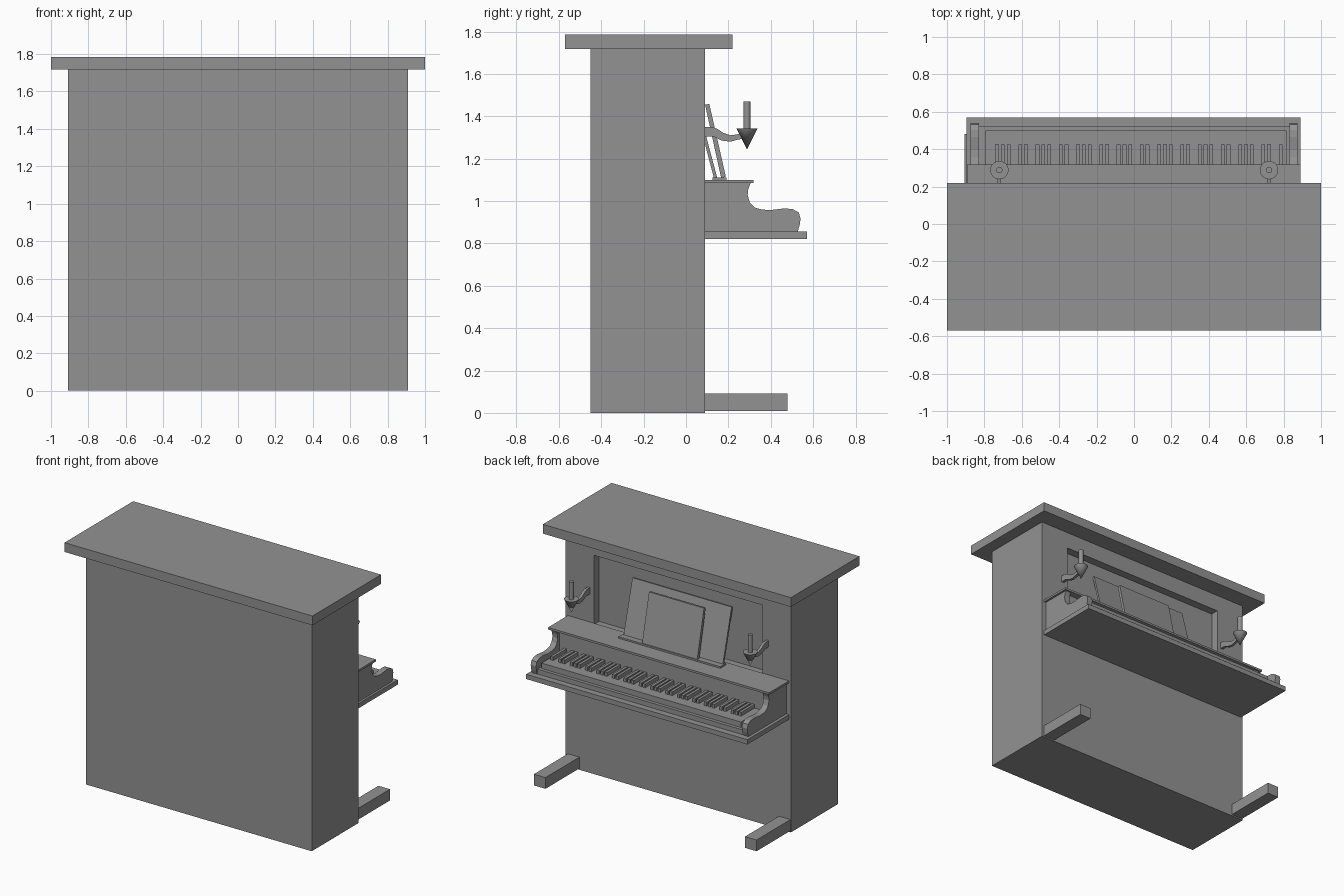
import bpy, bmesh, math
from mathutils import Matrix, Vector

cube = bpy.data.objects.get("Cube")
if cube:
    bpy.data.objects.remove(cube, do_unlink=True)

grey = bpy.data.materials.new("plain grey")
grey.use_nodes = True
GREY = (0.29, 0.29, 0.29, 1)
grey.diffuse_color = GREY
grey.node_tree.nodes["Principled BSDF"].inputs["Base Color"].default_value = GREY


def finish(name, bm):
    bmesh.ops.recalc_face_normals(bm, faces=bm.faces)
    mesh = bpy.data.meshes.new(name)
    bm.to_mesh(mesh)
    bm.free()
    mesh.materials.append(grey)
    obj = bpy.data.objects.new(name, mesh)
    bpy.context.collection.objects.link(obj)
    return obj


def add_box(bm, x, y, z):
    size = Vector((x[1] - x[0], y[1] - y[0], z[1] - z[0]))
    mid = Vector((sum(x), sum(y), sum(z))) / 2
    bmesh.ops.create_cube(bm, size=1, matrix=Matrix.Translation(mid) @ Matrix.Diagonal(size).to_4x4())


def box(name, x, y, z):
    bm = bmesh.new()
    add_box(bm, x, y, z)
    return finish(name, bm)


def side_profile(name, points, x0, x1):
    """Extrude a (y, z) outline along x."""
    bm = bmesh.new()
    face = bm.faces.new([bm.verts.new((x0, y, z)) for y, z in points])
    new = bmesh.ops.extrude_face_region(bm, geom=[face])["geom"]
    bmesh.ops.translate(bm, vec=(x1 - x0, 0, 0), verts=[v for v in new if isinstance(v, bmesh.types.BMVert)])
    return finish(name, bm)


def smooth(obj):
    bpy.ops.object.select_all(action="DESELECT")
    obj.select_set(True)
    bpy.context.view_layer.objects.active = obj
    bpy.ops.object.shade_smooth_by_angle(angle=math.radians(35))


# Cabinet with a recessed music panel
cabinet = box("cabinet", (-0.91, 0.91), (-0.45, 0.09), (0, 1.72))
cutter = box("recess_cutter", (-0.68, 0.68), (0.03, 0.2), (1.09, 1.595))
cutter.hide_render = True
cut = cabinet.modifiers.new("recess", "BOOLEAN")
cut.operation = "DIFFERENCE"
cut.solver = "EXACT"
cut.object = cutter
bpy.context.view_layer.objects.active = cabinet
bpy.ops.object.modifier_apply(modifier=cut.name)
bpy.data.objects.remove(cutter, do_unlink=True)

box("lid", (-1, 1), (-0.57, 0.22), (1.717, 1.785))

# Feet
box("right_foot", (-0.905, -0.812), (0.09, 0.48), (0.01, 0.092))
box("left_foot", (0.797, 0.89), (0.09, 0.48), (0.01, 0.092))

# Keyboard bed, shelf and fallboard
box("key_bed", (-0.895, 0.89), (0.09, 0.57), (0.82, 0.855))
box("key_shelf", (-0.893, 0.89), (0.09, 0.318), (1.085, 1.1))
box("fallboard", (-0.83, 0.832), (0.09, 0.27), (0.855, 1.085))
box("key_slip", (-0.83, 0.832), (0.27, 0.524), (0.855, 0.89))

# Scrolled cheeks at both ends of the keys
cheek = [(0.09, 0.855), (0.09, 1.085), (0.305, 1.085), (0.294, 1.055), (0.291, 1.028),
         (0.301, 0.993), (0.324, 0.969), (0.357, 0.96), (0.395, 0.957), (0.465, 0.965),
         (0.503, 0.962), (0.532, 0.946), (0.541, 0.917), (0.536, 0.884), (0.527, 0.855)]
side_profile("right_cheek", cheek, -0.873, -0.829)
side_profile("left_cheek", cheek, 0.831, 0.874)

# Keys: one white block, black keys in groups of two and three
KEY_START, KEY_END, WHITES = 0.815, -0.794, 52
box("white_keys", (KEY_END, KEY_START), (0.27, 0.5), (0.89, 0.93))
pitch = (KEY_START - KEY_END) / WHITES
bm = bmesh.new()
for i in range(WHITES - 1):
    if i % 7 in (0, 2, 3, 5, 6):
        x = KEY_START - (i + 1) * pitch
        add_box(bm, (x - 0.01, x + 0.01), (0.27, 0.425), (0.925, 0.957))
finish("black_keys", bm)

# Music desk with an open score leaning on it
side_profile("music_desk", [(0.15, 1.1), (0.046, 1.49), (0.032, 1.486), (0.134, 1.1)], -0.4, 0.4)
side_profile("score", [(0.188, 1.115), (0.11, 1.458), (0.09, 1.455), (0.166, 1.108)], -0.222, 0.222)
box("desk_ledge", (-0.41, 0.41), (0.125, 0.19), (1.1, 1.112))

# Candle holders: curved arm, cone cup and candle
arm = [(0.085, 1.35), (0.125, 1.35), (0.148, 1.34), (0.175, 1.322), (0.21, 1.31), (0.25, 1.316),
       (0.288, 1.32), (0.288, 1.295), (0.25, 1.291), (0.21, 1.28), (0.17, 1.285), (0.13, 1.304), (0.085, 1.304)]
for side, x in (("right", -0.72), ("left", 0.722)):
    side_profile(side + "_candle_arm", arm, x - 0.01, x + 0.01)
    for part, r_low, r_top, low, top in (("cup", 0, 0.049, 1.243, 1.342), ("candle", 0.0165, 0.0165, 1.34, 1.47)):
        bm = bmesh.new()
        bmesh.ops.create_cone(bm, cap_ends=True, segments=24, radius1=r_low, radius2=r_top, depth=top - low,
                              matrix=Matrix.Translation((x, 0.288, (low + top) / 2)))
        bmesh.ops.remove_doubles(bm, verts=bm.verts, dist=0.0001)
        smooth(finish(side + "_" + part, bm))
